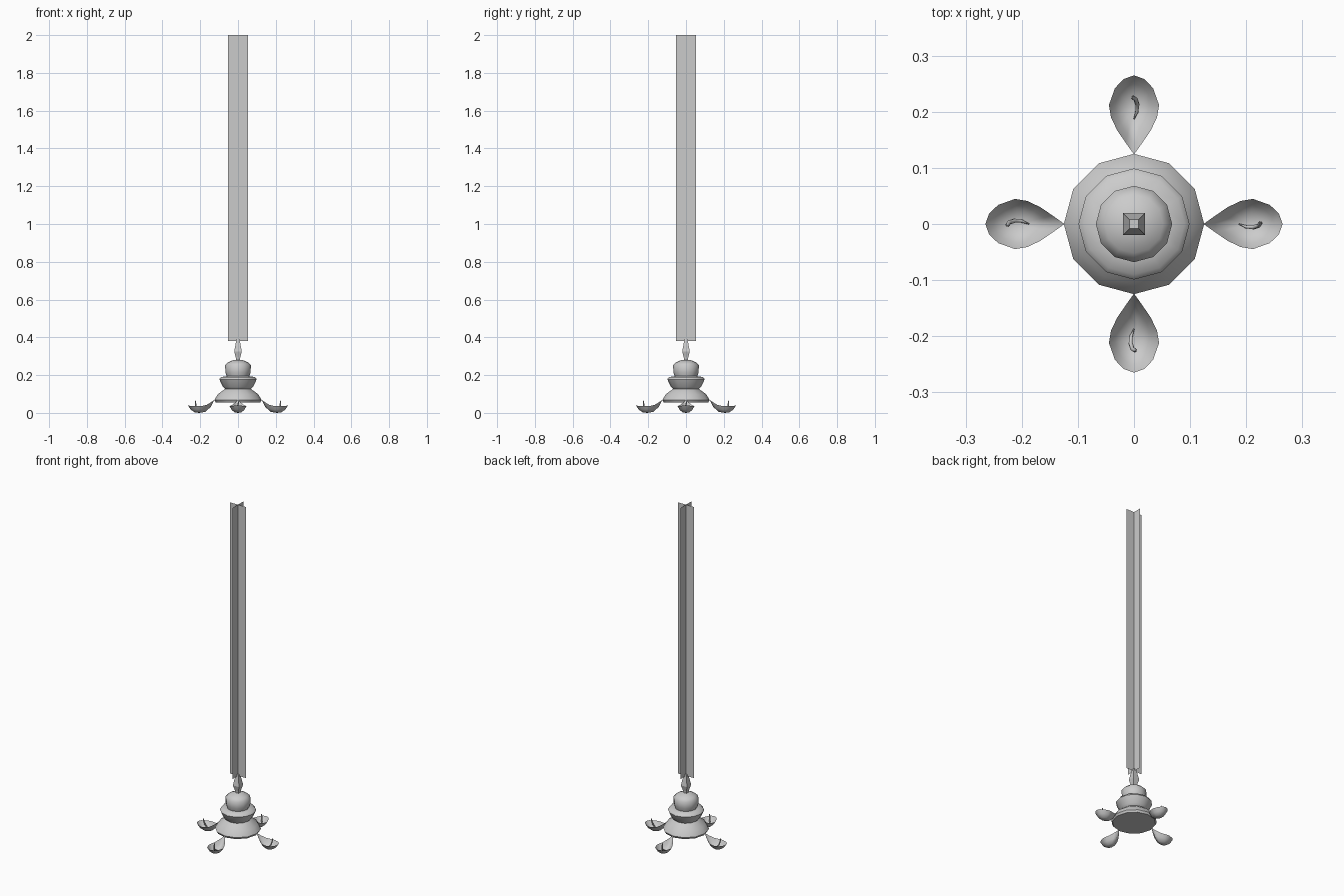
import bpy, bmesh, math
from mathutils import Vector, Matrix

if "Cube" in bpy.data.objects:
    bpy.data.objects.remove(bpy.data.objects["Cube"])


def finish(name, bm, angle=50):
    bmesh.ops.recalc_face_normals(bm, faces=bm.faces)
    me = bpy.data.meshes.new(name)
    bm.to_mesh(me)
    bm.free()
    ob = bpy.data.objects.new(name, me)
    bpy.context.collection.objects.link(ob)
    if angle:
        bpy.ops.object.select_all(action='DESELECT')
        ob.select_set(True)
        bpy.context.view_layer.objects.active = ob
        bpy.ops.object.shade_smooth_by_angle(angle=math.radians(angle))
    return ob


def bridge(bm, rings):
    # quads between successive closed rings
    for a, b in zip(rings, rings[1:]):
        n = len(a)
        for i in range(n):
            bm.faces.new((a[i], a[(i + 1) % n], b[(i + 1) % n], b[i]))


def lathe(name, profile, sides, offset=0, angle=50):
    bm = bmesh.new()
    rings = []
    for r, z in profile:
        rings.append([bm.verts.new((r * math.cos(offset + math.tau * i / sides),
                                    r * math.sin(offset + math.tau * i / sides), z))
                      for i in range(sides)])
    bridge(bm, rings)
    bm.faces.new(rings[0])
    bm.faces.new(rings[-1])
    return finish(name, bm, angle)


# Tiered twelve-sided body
lathe("lamp_body", [(0.118, 0.056), (0.125, 0.068), (0.108, 0.098), (0.068, 0.127),
                    (0.080, 0.138), (0.099, 0.178), (0.090, 0.190), (0.060, 0.194),
                    (0.067, 0.215), (0.068, 0.253), (0.052, 0.268), (0.022, 0.281)], 12)

# Square finial
q = math.sqrt(2)
lathe("finial", [(0.010 * q, 0.278), (0.012 * q, 0.295), (0.020 * q, 0.325),
                 (0.008 * q, 0.392)], 4, math.pi / 4, 0)

# Crossed flat strips for the hanging chain
bm = bmesh.new()
for d in (Vector((0.052, 0, 0)), Vector((0, 0.052, 0))):
    lo, hi = Vector((0, 0, 0.38)), Vector((0, 0, 2))
    bm.faces.new([bm.verts.new(p) for p in (lo - d, lo + d, hi + d, hi - d)])
finish("hanging_chain", bm, 0)

# Teardrop rim: radius, half width, height
half = [(0.145, 0.015, 0.055), (0.167, 0.030, 0.042), (0.190, 0.041, 0.037),
        (0.212, 0.0447, 0.036), (0.242, 0.034, 0.036), (0.258, 0.019, 0.038)]
rim = ([(0.124, 0, 0.070)] + half + [(0.265, 0, 0.039)]
       + [(x, -y, z) for x, y, z in reversed(half)])
centre = Vector((0.206, 0, 0.008))


def dish(turn, name):
    bm = bmesh.new()
    rings = []
    for s, drop in ((1, 0), (0.75, 0.55), (0.4, 0.92)):
        ring = []
        for p in rim:
            v = Vector(p)
            w = centre + (v - centre) * s
            w.z = v.z + (centre.z - 0.008 - v.z) * drop
            ring.append(bm.verts.new(turn @ w))
        rings.append(ring)
    bridge(bm, rings)
    low = bm.verts.new(turn @ Vector((centre.x, 0, 0)))
    for i in range(len(rim)):
        bm.faces.new((rings[-1][i], rings[-1][(i + 1) % len(rim)], low))
    finish(name, bm, 80)


def wick(turn, name):
    # curled tapering wick rising out of the bowl
    path = [(0.187, 0.000, 0.006, 0.001), (0.200, -0.005, 0.010, 0.003),
            (0.213, -0.006, 0.018, 0.004), (0.222, -0.003, 0.032, 0.004),
            (0.225, 0.001, 0.048, 0.004), (0.226, 0.004, 0.064, 0.002)]
    pts = [Vector(p[:3]) for p in path]
    bm = bmesh.new()
    rings = []
    for i, p in enumerate(pts):
        t = (pts[min(i + 1, len(pts) - 1)] - pts[max(i - 1, 0)]).normalized()
        side = t.cross(Vector((0, 1, 0))).normalized()
        up = t.cross(side)
        r = path[i][3]
        rings.append([bm.verts.new(turn @ (p + r * (side * math.cos(a) + up * math.sin(a))))
                      for a in (k * math.tau / 6 for k in range(6))])
    bridge(bm, rings)
    bm.faces.new(rings[0])
    bm.faces.new(rings[-1])
    finish(name, bm, 70)


# Four oil dishes with wicks
for i, where in enumerate(("right", "back", "left", "front")):
    turn = Matrix.Rotation(i * math.pi / 2, 3, 'Z')
    dish(turn, "oil_dish_" + where)
    wick(turn, "wick_" + where)
